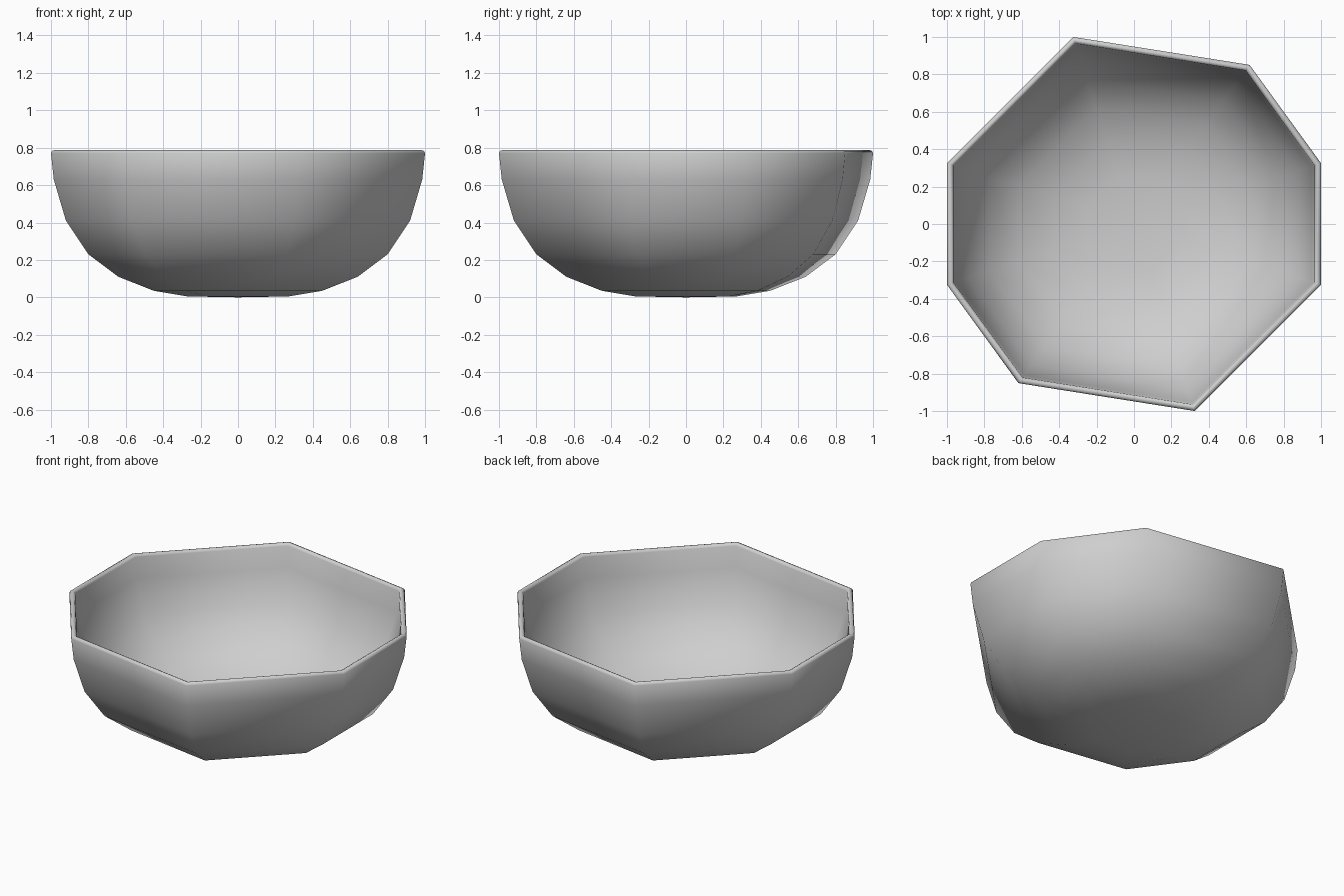
import bpy
import bmesh
from math import cos, sin, radians

cube = bpy.data.objects.get("Cube")
if cube:
    bpy.data.objects.remove(cube, do_unlink=True)

# Glaze colour
grey = bpy.data.materials.new("light_grey")
grey.use_nodes = True
colour = (0.62, 0.62, 0.62, 1)
grey.diffuse_color = colour
grey.node_tree.nodes["Principled BSDF"].inputs["Base Color"].default_value = colour

# Uneven eight-sided outline
ANGLES = [18, 54, 108, 162, 198, 234, 288, 342]
RADIUS = 1.0515

# Wall section as (scale, height): outside upward, over the rim, inside downward
outside = [(0.27, 0.005), (0.45, 0.035), (0.64, 0.11), (0.80, 0.23),
           (0.92, 0.41), (0.985, 0.63), (1.0, 0.77)]
rim = [(0.995, 0.782), (0.982, 0.787), (0.97, 0.782)]
inside = [(0.965, 0.77), (0.95, 0.635), (0.887, 0.425), (0.772, 0.255),
          (0.618, 0.14), (0.435, 0.069), (0.26, 0.04)]

bm = bmesh.new()
rings = [[bm.verts.new((RADIUS * s * cos(radians(a)), RADIUS * s * sin(radians(a)), z))
          for a in ANGLES] for s, z in outside + rim + inside]
count = len(ANGLES)
for low, high in zip(rings, rings[1:]):
    for i in range(count):
        j = (i + 1) % count
        bm.faces.new((low[i], low[j], high[j], high[i]))

# Close the underside and the inner floor with shallow fans
for ring, z in ((rings[0], 0.0), (rings[-1], 0.035)):
    centre = bm.verts.new((0, 0, z))
    for i in range(count):
        bm.faces.new((centre, ring[i], ring[(i + 1) % count]))

bmesh.ops.recalc_face_normals(bm, faces=bm.faces)
for face in bm.faces:
    face.smooth = True

mesh = bpy.data.meshes.new("bowl")
bm.to_mesh(mesh)
bm.free()
mesh.materials.append(grey)
bowl = bpy.data.objects.new("bowl", mesh)
bpy.context.scene.collection.objects.link(bowl)
